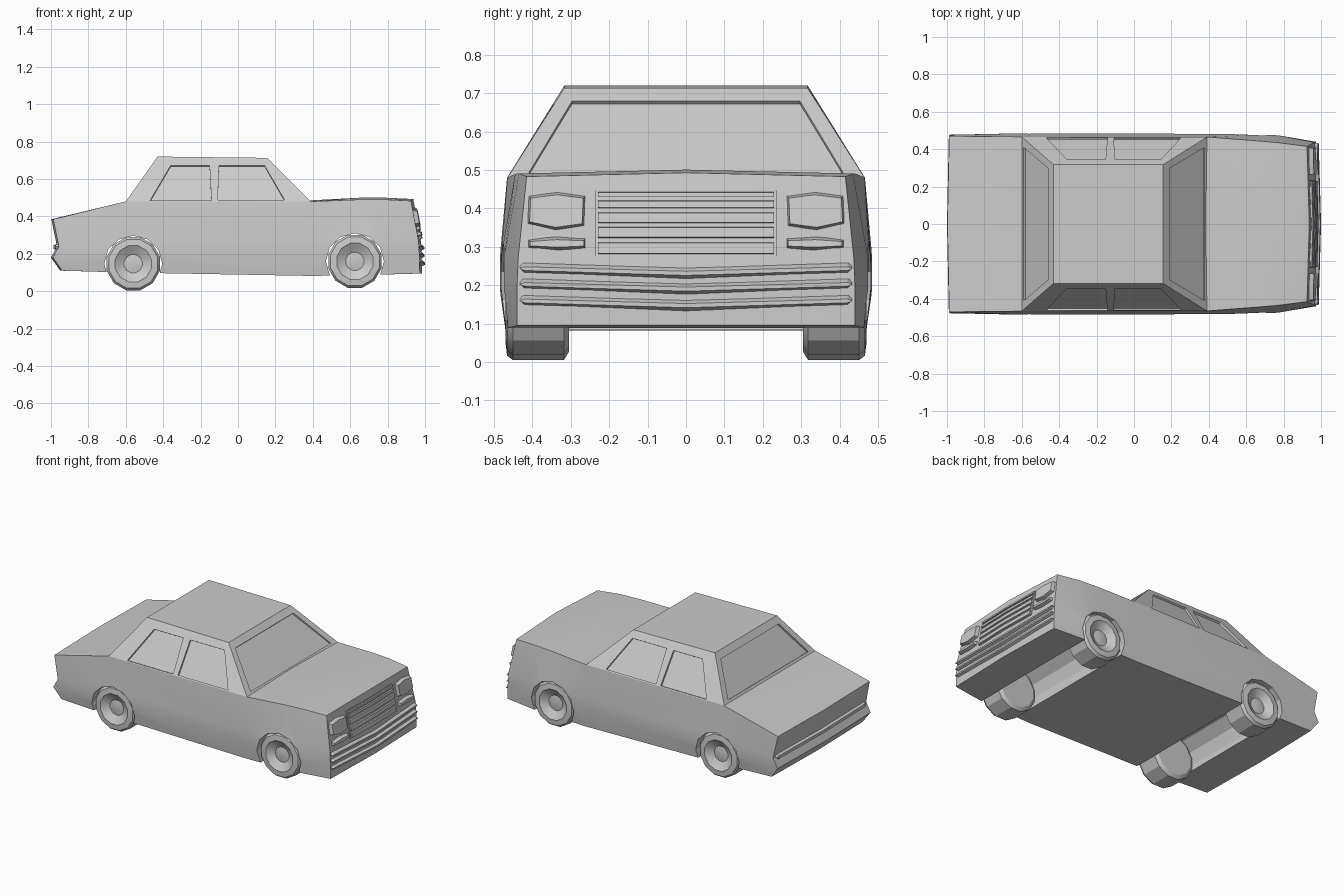
import bpy, bmesh
from math import radians, sin, cos, pi
from mathutils import Vector

if "Cube" in bpy.data.objects:
    bpy.data.objects.remove(bpy.data.objects["Cube"])


def make(name, verts, faces):
    bm = bmesh.new()
    vs = [bm.verts.new(v) for v in verts]
    for f in faces:
        bm.faces.new([vs[i] for i in f])
    bmesh.ops.recalc_face_normals(bm, faces=bm.faces)
    me = bpy.data.meshes.new(name)
    bm.to_mesh(me)
    bm.free()
    ob = bpy.data.objects.new(name, me)
    bpy.context.collection.objects.link(ob)
    return ob


def loft(name, rings):
    """Closed solid through equal-length rings."""
    n = len(rings[0])
    faces = [(r * n + i, r * n + (i + 1) % n, (r + 1) * n + (i + 1) % n, (r + 1) * n + i)
             for r in range(len(rings) - 1) for i in range(n)]
    faces += [tuple(range(n)), tuple(range((len(rings) - 1) * n, len(rings) * n))]
    return make(name, [p for r in rings for p in r], faces)


def mirror_y(ob):
    m = ob.modifiers.new("mirror", 'MIRROR')
    m.use_axis = (False, True, False)


def cut(ob, cutter):
    cutter.hide_render = True
    cutter.display_type = 'WIRE'
    m = ob.modifiers.new("cut", 'BOOLEAN')
    m.operation = 'DIFFERENCE'
    m.solver = 'EXACT'
    m.object = cutter


def finish(ob, angle=25):
    bpy.ops.object.select_all(action='DESELECT')
    ob.select_set(True)
    bpy.context.view_layer.objects.active = ob
    bpy.ops.object.convert(target='MESH')
    bpy.ops.object.shade_smooth_by_angle(angle=radians(angle))


# Lower body: half sections, four levels from belt line to sill
stations = [
    [(-.988, .47, .385), (-.958, .477, .24), (-.99, .477, .18), (-.94, .465, .11)],
    [(-.60, .466, .48), (-.60, .485, .27), (-.60, .485, .19), (-.60, .472, .10)],
    [(.39, .465, .48), (.39, .482, .27), (.39, .482, .19), (.39, .47, .082)],
    [(.65, .445, .49), (.65, .48, .27), (.65, .48, .19), (.65, .467, .086)],
    [(.77, .435, .491), (.77, .474, .27), (.77, .474, .19), (.77, .463, .089)],
    [(.925, .415, .483), (.965, .437, .27), (.97, .44, .19), (.972, .44, .095)]]
crown = [0, 0, .006, .01, .01, .01]
verts, faces = [], []
for lv in range(4):
    line = [s[lv] for s in stations]
    r, f = line[0], line[-1]
    line = [(r[0] - .01, 0, r[2])] + line + [(f[0] + .012, 0, f[2] + (.01 if lv == 0 else 0))]
    verts += line
n = len(stations) + 2
for lv in range(3):
    faces += [(lv * n + i, lv * n + i + 1, (lv + 1) * n + i + 1, (lv + 1) * n + i) for i in range(n - 1)]
for lv in (0, 3):
    mid = [lv * n]
    for s, c in list(zip(stations, crown))[1:-1]:
        mid.append(len(verts))
        verts.append((s[lv][0], 0, s[lv][2] + (c if lv == 0 else 0)))
    mid.append(lv * n + n - 1)
    faces += [(lv * n + i + 1, lv * n + i + 2, mid[i + 1], mid[i]) for i in range(n - 3)]
body = make("lower_body", verts, faces)
mirror_y(body)

# Wheel wells across the car
axles = [("rear", -.56, .147), ("front", .625, .16)]
for name, cx, cz in axles:
    ring = [(cx + .155 * cos(2 * pi * i / 12), cz + .15 * sin(2 * pi * i / 12)) for i in range(12)]
    cut(body, loft(name + "_well_cutter", [[(x, y, z) for x, z in ring] for y in (-.6, .6)]))
finish(body)

# Cabin
base = [(-.60, -.466, .48), (.39, -.465, .48), (.39, .465, .48), (-.60, .466, .48)]
roof = [(-.43, -.317, .72), (.155, -.317, .713), (.155, .317, .713), (-.43, .317, .72)]
cabin = loft("cabin", [base, roof])


def window(name, pts, depth=.012):
    p = [Vector(q) for q in pts]
    nrm = (p[1] - p[0]).cross(p[2] - p[0]).normalized()
    if nrm.dot(p[0] - Vector((-.1, 0, .45))) < 0:
        nrm.negate()
    cut(cabin, loft(name + "_cutter", [[q - nrm * depth for q in p], [q + nrm * .03 for q in p]]))


def side_y(z):
    return .465 - (z - .48) * .148 / .237


panes = [("rear_side_window", [(-.47, .485), (-.36, .672), (-.152, .672), (-.142, .485)]),
         ("front_side_window", [(-.108, .487), (-.102, .672), (.143, .672), (.25, .487)])]
for name, pts in panes:
    for tag, s in (("left", 1), ("right", -1)):
        window(name + "_" + tag, [(x, s * side_y(z), z) for x, z in pts])
for name, xb, xt in (("windshield", .38, .19), ("rear_window", -.59, -.458)):
    window(name, [(xb, -.41, .494), (xb, .41, .494), (xt, .297, .68), (xt, -.297, .68)])
finish(cabin)


# Surfaces of the nose and tail that trim parts sit on
def nose(y, z):
    side = .925 + (.483 - z) * .188 if z > .27 else .965 + (.27 - z) * .04
    return side + .012 * (1 - abs(y) / .44)


def tail(y, z):
    return -.962 - .01 * (1 - abs(y) / .47)


def trim(name, outline, back, front, ky=.9, kz=.6, surf=nose):
    cy = sum(p[0] for p in outline) / len(outline)
    zs = {}
    cz = sum(p[1] for p in outline) / len(outline)
    small = []
    for y, z in outline:
        c = min(p[1] for p in outline if p[0] == 0) * .5 + max(p[1] for p in outline if p[0] == 0) * .5 \
            if y == 0 else cz
        small.append((y if y == 0 else cy + (y - cy) * ky, c + (z - c) * kz))
    ob = loft(name, [[(surf(y, z) + back, y, z) for y, z in outline],
                     [(surf(y, z) + front, y, z) for y, z in small]])
    mirror_y(ob)
    finish(ob)


# Headlights and indicators
trim("headlights", [(.26, .435), (.335, .446), (.412, .435), (.415, .358), (.34, .34), (.263, .352)],
     -.015, .022, .9, .8)
trim("indicators", [(.26, .325), (.337, .331), (.412, .32), (.412, .295), (.335, .287), (.26, .294)],
     -.015, .022, .92, .45)

# Grille backing and slats
trim("grille_panel", [(0, .447), (.236, .447), (.236, .276), (0, .276)], -.01, .004, 1, 1)
for i, (z0, z1) in enumerate([(.28, .313), (.322, .353), (.361, .391), (.4, .421), (.429, .443)]):
    trim(f"grille_slat_{i + 1}", [(0, z1), (.23, z1), (.23, z0), (0, z0)], 0, .012, .99, .8)

# Front bumper bars, dipping at the centre
for i, z in enumerate((.247, .206, .163)):
    trim(f"front_bumper_bar_{i + 1}", [(0, z + .002), (.422, z + .016), (.433, z + .004), (.433, z - .004),
                                       (.422, z - .016), (0, z - .034)], -.008, .018, .99, .3)

# Rear bumper strip in the tail groove
trim("rear_bumper_strip", [(0, .258), (.445, .258), (.455, .24), (.445, .215), (0, .215)],
     .012, -.014, .99, .45, tail)

# Wheels: twelve-sided tyre with dished hub
profile = [(.125, .305), (.147, .318), (.147, .45), (.135, .466), (.1, .47), (.088, .462), (.05, .44), (.018, .445)]
for name, cx, cz in axles:
    for tag, s in (("left", 1), ("right", -1)):
        rings = [[(cx + r * cos(2 * pi * (i + .5) / 12), s * y, cz + r * sin(2 * pi * (i + .5) / 12))
                  for i in range(12)] for r, y in profile]
        finish(loft(f"{name}_wheel_{tag}", rings), 25)
